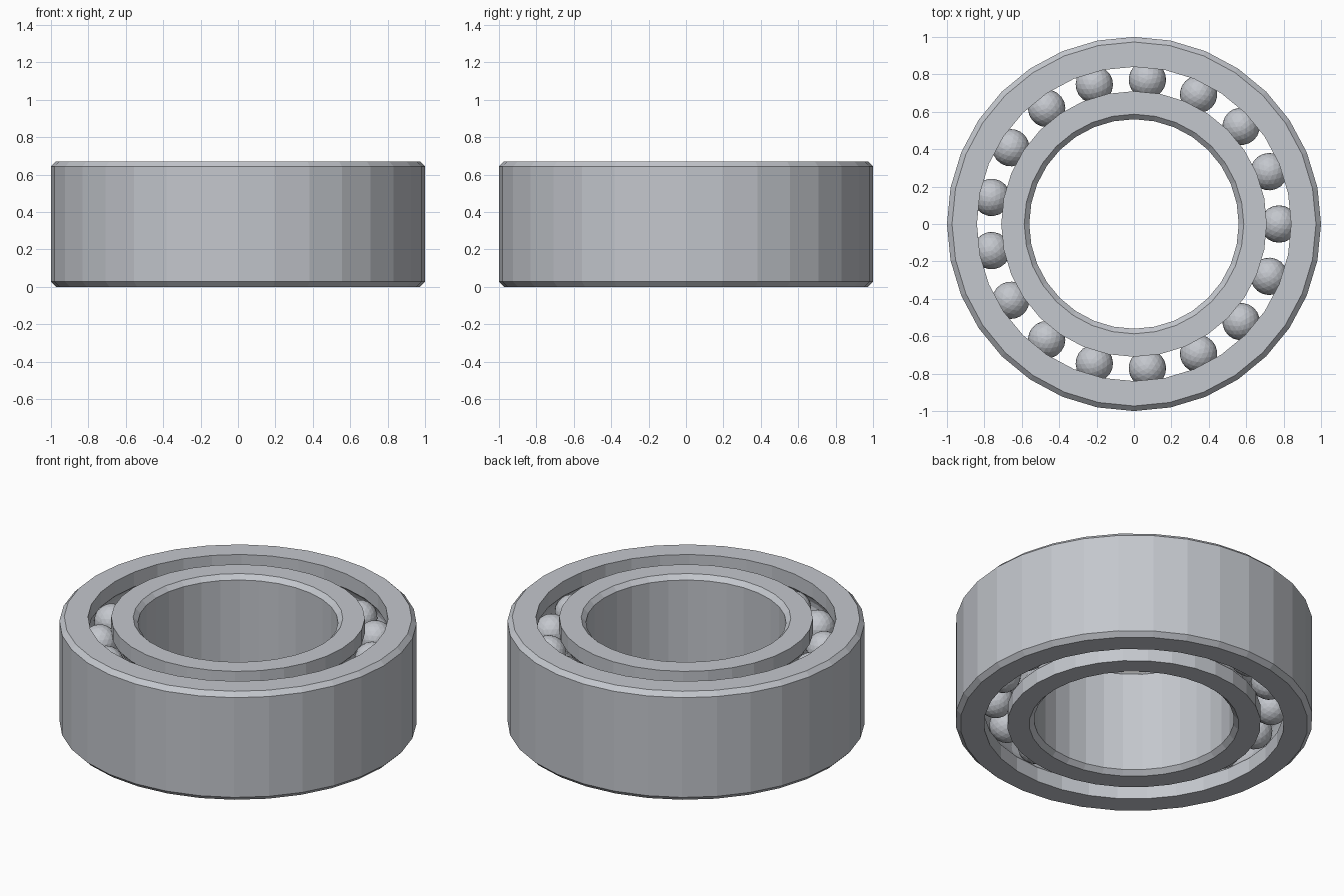
import bpy, bmesh
from math import cos, sin, tau, pi, asin, sqrt

if "Cube" in bpy.data.objects:
    bpy.data.objects.remove(bpy.data.objects["Cube"])

HEIGHT, CHAMFER, SIDES = 0.67, 0.027, 32
BALLS, BALL_R, PITCH_R = 17, 0.1, 0.775
ROWS = (0.17, 0.50)

steel = bpy.data.materials.new("brushed steel")
steel.use_nodes = True
colour = (0.55, 0.57, 0.61, 1)
steel.diffuse_color = colour
steel.node_tree.nodes["Principled BSDF"].inputs["Base Color"].default_value = colour


def make_object(name, bm):
    mesh = bpy.data.meshes.new(name)
    bm.to_mesh(mesh)
    bm.free()
    mesh.materials.append(steel)
    obj = bpy.data.objects.new(name, mesh)
    bpy.context.collection.objects.link(obj)
    return obj


def race_wall(wall_r):
    """Wall profile from bottom to top, with a round groove at each ball row."""
    side = 1 if wall_r > PITCH_R else -1
    groove_r = BALL_R + 0.003
    half = asin(sqrt(groove_r**2 - (wall_r - PITCH_R)**2) / groove_r)
    points = [(wall_r, 0)]
    for z in ROWS:
        for i in range(7):
            a = half * (i / 3 - 1)
            points.append((PITCH_R + side * groove_r * cos(a), z + groove_r * sin(a)))
    return points + [(wall_r, HEIGHT)]


def chamfered_wall(wall_r, inward):
    """Wall profile from top to bottom with both rims bevelled."""
    rim = wall_r + inward * CHAMFER
    return [(rim, HEIGHT), (wall_r, HEIGHT - CHAMFER), (wall_r, CHAMFER), (rim, 0)]


def lathe(name, profile):
    bm = bmesh.new()
    rings = [[bm.verts.new((r * cos(tau * i / SIDES), r * sin(tau * i / SIDES), z))
              for r, z in profile] for i in range(SIDES)]
    n = len(profile)
    for i in range(SIDES):
        a, b = rings[i], rings[(i + 1) % SIDES]
        for j in range(n):
            k = (j + 1) % n
            bm.faces.new((a[j], b[j], b[k], a[k]))
    bmesh.ops.recalc_face_normals(bm, faces=bm.faces)
    return make_object(name, bm)


# Rings with ball grooves facing each other
lathe("outer_ring", race_wall(0.84) + chamfered_wall(1.0, -1))
lathe("inner_ring", race_wall(0.71) + chamfered_wall(0.56, 1))

# Two rows of faceted balls
for row, z in zip(("lower", "upper"), ROWS):
    for i in range(BALLS):
        angle = tau * i / BALLS
        bm = bmesh.new()
        bmesh.ops.create_icosphere(bm, subdivisions=3, radius=BALL_R)
        ball = make_object(f"{row}_ball_{i + 1}", bm)
        ball.location = (PITCH_R * cos(angle), PITCH_R * sin(angle), z)
        ball.rotation_euler.z = angle
